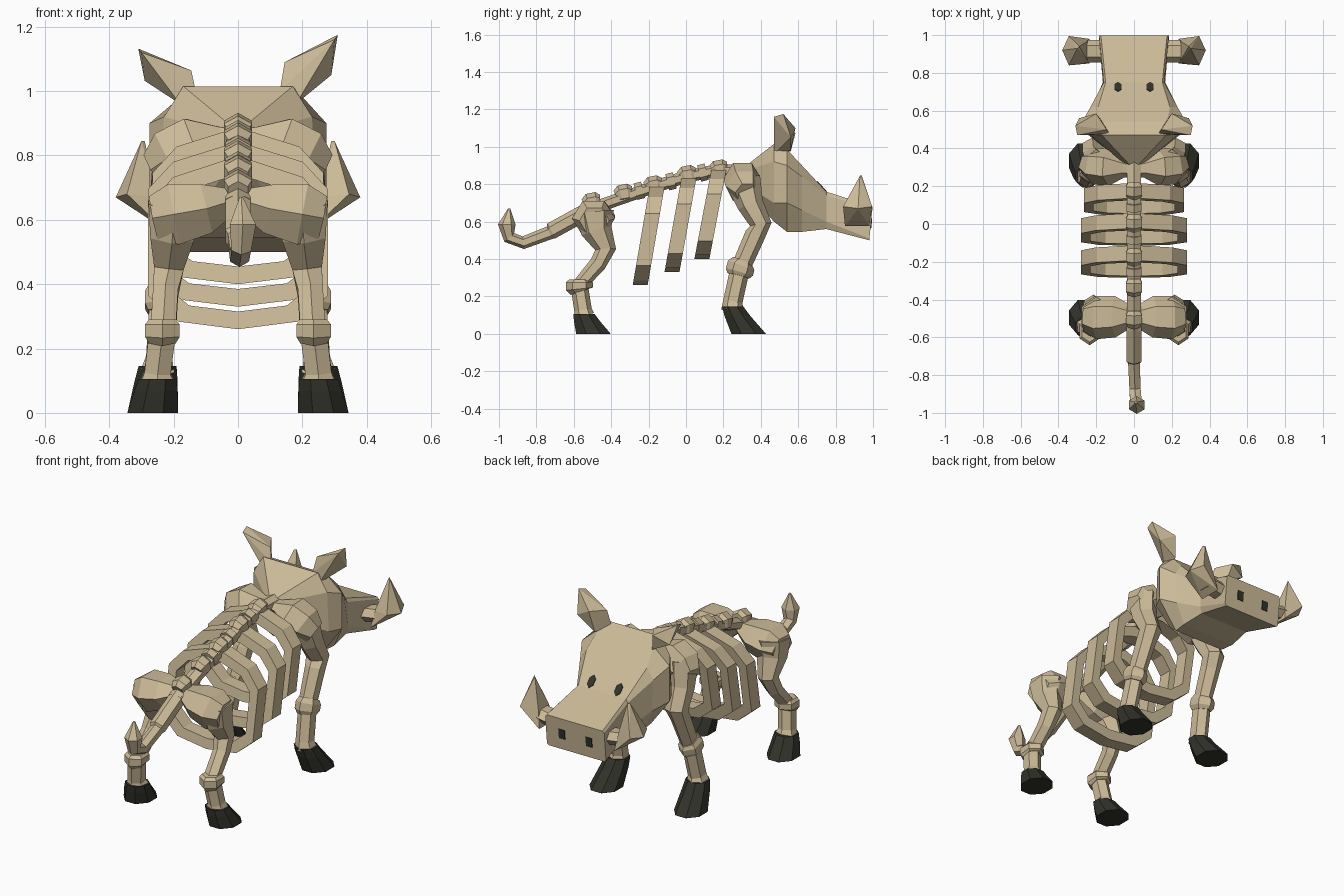
import bpy, bmesh
from math import cos, sin, pi
from mathutils import Vector

if "Cube" in bpy.data.objects:
    bpy.data.objects.remove(bpy.data.objects["Cube"])


def material(name, color):
    m = bpy.data.materials.new(name)
    m.use_nodes = True
    m.diffuse_color = (*color, 1)
    m.node_tree.nodes["Principled BSDF"].inputs["Base Color"].default_value = (*color, 1)
    return m


BONE = material("bone", (0.61, 0.50, 0.32))
DARK = material("dark horn", (0.032, 0.032, 0.024))
X, Z = Vector((1, 0, 0)), Vector((0, 0, 1))


def finish(name, bm, mat, mirror):
    bmesh.ops.recalc_face_normals(bm, faces=bm.faces)
    me = bpy.data.meshes.new(name)
    bm.to_mesh(me)
    bm.free()
    me.materials.append(mat)
    ob = bpy.data.objects.new(name, me)
    bpy.context.scene.collection.objects.link(ob)
    if mirror:
        ob.modifiers.new("Mirror", "MIRROR").use_mirror_merge = False
    return ob


def skin(name, rings, mat=BONE, mirror=False, closed=False):
    """Join matching rings of points with quads; cap the ends unless closed."""
    bm = bmesh.new()
    vs = [[bm.verts.new(p) for p in r] for r in rings]
    n = len(vs[0])
    pairs = list(zip(vs, vs[1:])) + ([(vs[-1], vs[0])] if closed else [])
    for a, b in pairs:
        for i in range(n):
            j = (i + 1) % n
            bm.faces.new((a[i], a[j], b[j], b[i]))
    if not closed:
        bm.faces.new(vs[0])
        bm.faces.new(vs[-1])
    return finish(name, bm, mat, mirror)


def loft(name, stations, mat=BONE, mirror=False, sides=6, ref=X, normal=None):
    """Tube through stations (x, y, z, radius along ref, other radius)."""
    pts = [Vector(s[:3]) for s in stations]
    rings = []
    for i, s in enumerate(stations):
        t = normal or (pts[min(i + 1, len(pts) - 1)] - pts[max(i - 1, 0)]).normalized()
        u = (ref - t * ref.dot(t)).normalized()
        v = t.cross(u)
        ang = [2 * pi * (k + 0.5) / sides for k in range(sides)]
        rings.append([pts[i] + u * s[3] * cos(a) + v * s[-1] * sin(a) for a in ang])
    return skin(name, rings, mat, mirror)


def hull(name, points, mirror=False):
    bm = bmesh.new()
    for p in points:
        bm.verts.new(p)
    res = bmesh.ops.convex_hull(bm, input=bm.verts)
    junk = [v for v in set(res["geom_interior"] + res["geom_unused"]) if isinstance(v, bmesh.types.BMVert)]
    bmesh.ops.delete(bm, geom=junk, context="VERTS")
    return finish(name, bm, BONE, mirror)


# Skull: eight-sided sections along y, (top, upper side, lower side, bottom)
sections = {
    0.31: ((.02, .89), (.04, .87), (.04, .80), (.02, .78)),
    0.47: ((.17, 1.015), (.23, .92), (.24, .70), (.14, .60)),
    0.54: ((.175, .985), (.275, .90), (.275, .70), (.16, .545)),
    0.62: ((.19, .90), (.23, .84), (.22, .66), (.17, .545)),
    0.75: ((.15, .76), (.16, .74), (.165, .60), (.155, .56)),
    0.998: ((.175, .68), (.185, .67), (.185, .51), (.175, .50)),
}
rings = []
for y, s in sections.items():
    lean = .1 if y > .9 else 0
    rings.append([(k * x, y + lean * (z - .68), z)
                  for k, side in ((1, s), (-1, s[::-1])) for x, z in side])
skin("skull", rings)

# Eyes and nostrils as thin plates
for name, c, n, w, h, sides in (("eyes", (.085, .725, .787), (0, .73, .68), .022, .037, 6),
                                ("nostrils", (.085, .989, .59), (0, .995, -.1), .027, .038, 4)):
    c, n = Vector(c), Vector(n)
    loft(name, [(*(c - n * .003), w, h), (*(c + n * .004), w, h)], DARK, True, sides)

# Ears, one drooping slightly lower
ear = [(.31, .52, 1.175), (.30, .47, 1.16), (.145, .50, 1.09), (.13, .48, 1.0),
       (.18, .47, .96), (.20, .585, 1.10), (.29, .56, 1.05), (.18, .56, .98)]
hull("left_ear", ear)
hull("right_ear", [(-x, y, z - max(0, z - .96) * .2) for x, y, z in ear])

# Tusks: sideways root and upright spike
loft("tusk_roots", [(.14, .915, .615, .042, .06), (.27, .915, .635, .042, .06)], mirror=True, ref=Z)
hull("tusk_spikes", [(.38, .92, .67), (.345, .84, .68), (.345, .995, .68), (.25, .87, .67),
                     (.25, .965, .67), (.235, .85, .575), (.235, .98, .575), (.30, .93, .845),
                     (.29, .94, .845)], True)

# Spine and vertebrae
spine = [(-.56, .65), (-.33, .73), (-.17, .785), (.0, .84), (.17, .875), (.36, .87)]
loft("spine", [(0, y, z, .042, .033) for y, z in spine])
for i, (y, z) in enumerate([(-.5, .70), (-.33, .745), (-.17, .79), (.01, .845), (.18, .875)]):
    loft(f"vertebra_{i + 1}", [(0, y - .04, z - .012, .035, .036), (0, y - .02, z, .05, .05),
                               (0, y + .02, z + .008, .05, .05), (0, y + .04, z + .008, .035, .036)])
for i, (y, z) in enumerate([(-.25, .765), (-.08, .815), (.09, .862)]):
    loft(f"small_vertebra_{i + 1}", [(0, y - .02, z - .005, .045), (0, y + .02, z + .005, .045)])


# Ribs: closed slanted hoops of square section
def rib(name, y, top, low, half):
    drop, mid = top - low, (top + low) / 2
    right = [(half * a, top - drop * b) for a, b in
             ((.15, .0), (.72, .10), (1, .27), (1, .80), (.66, .955))]
    loop = [*right, (0, low), *[(-x, z) for x, z in reversed(right)]]
    rings = []
    for x, z in loop:
        xi, zi = x * (1 - .05 / half), mid + (z - mid) * (1 - .11 / drop)
        front, inner = [y - .09 * (top - h) / drop for h in (z, zi)]
        rings.append([(x, front - .04, z), (x, front + .04, z),
                      (xi, inner + .04, zi), (xi, inner - .04, zi)])
    skin(name, rings, closed=True)


rib("front_rib", .175, .875, .40, .265)
rib("middle_rib", .015, .83, .33, .28)
rib("rear_rib", -.155, .785, .26, .28)

# Tail with curled, pointed tip
loft("tail", [(0, -.52, .66, .045), (0, -.72, .55, .045), (0, -.73, .54, .036),
              (.005, -.87, .487, .034), (.01, -.945, .515, .035),
              (.015, -.958, .585, .047), (.01, -.945, .67, .006)])

# Pelvis and shoulder lumps either side of the spine
loft("pelvis", [(0, -.49, .665, .035, .05), (.10, -.49, .635, .09, .11),
                (.20, -.495, .617, .11, .115), (.26, -.49, .605, .08, .08)], mirror=True, ref=Z)
loft("shoulders", [(0, .29, .86, .025, .04), (.05, .295, .855, .04, .05), (.13, .30, .83, .105, .10),
                   (.205, .305, .79, .105, .095), (.255, .32, .755, .065, .06)], mirror=True, ref=Z)

# Front legs
loft("front_upper_legs", [(.20, .305, .82, .07, .095), (.215, .345, .69, .065, .07),
                          (.22, .40, .585, .062, .058), (.225, .37, .53, .053, .055),
                          (.23, .30, .37, .047, .052)], mirror=True)
loft("front_knees", [(.233, .305, .385, .05, .06), (.235, .295, .365, .062, .075),
                     (.235, .285, .33, .062, .075), (.237, .28, .31, .05, .06)], mirror=True)
loft("front_shins", [(.235, .285, .33, .047, .052), (.245, .25, .17, .047, .052),
                     (.25, .25, .13, .06, .062)], mirror=True)

# Hind legs
loft("hind_thighs", [(.20, -.49, .65, .09, .105), (.205, -.478, .55, .078, .083),
                     (.215, -.43, .45, .053, .056), (.225, -.47, .375, .045, .045),
                     (.232, -.57, .26, .045, .038)], mirror=True)
loft("hind_ankles", [(.235, -.57, .29, .048, .055), (.235, -.57, .275, .062, .072),
                     (.235, -.57, .24, .062, .072), (.235, -.565, .225, .048, .055)], mirror=True)
loft("hind_shins", [(.235, -.57, .25, .048, .047), (.25, -.55, .125, .047, .047),
                    (.25, -.545, .10, .06, .055)], mirror=True)

# Hooves, flared and sweeping forwards
for name, y, top, reach in (("front_hooves", .25, .145, .085), ("hind_hooves", -.545, .105, .05)):
    loft(name, [(.25, y, top, .064, .062), (.255, y + reach * .3, top * .65, .073, .075),
                (.265, y + reach, 0, .085, .1)], DARK, True, sides=8, normal=Z)
